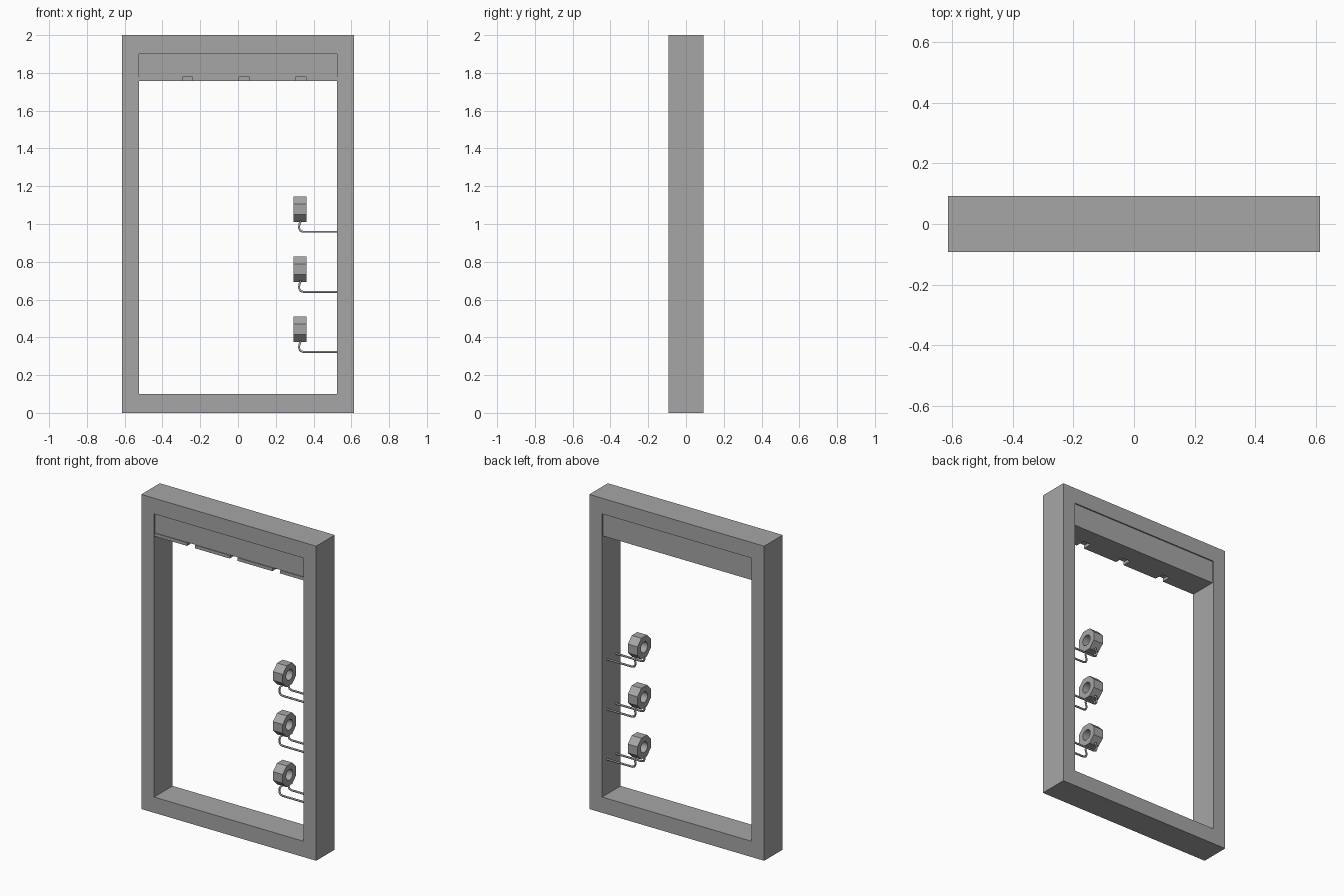
import bpy, bmesh, math
from mathutils import Vector

old = bpy.data.objects.get("Cube")
if old:
    bpy.data.objects.remove(old, do_unlink=True)

grey = bpy.data.materials.new("mid_grey")
grey.use_nodes = True
GREY = (0.38, 0.38, 0.38, 1)
grey.diffuse_color = GREY
grey.node_tree.nodes["Principled BSDF"].inputs["Base Color"].default_value = GREY


def add_object(name, data):
    obj = bpy.data.objects.new(name, data)
    bpy.context.scene.collection.objects.link(obj)
    data.materials.append(grey)
    return obj


def finish(name, bm):
    bmesh.ops.recalc_face_normals(bm, faces=bm.faces)
    mesh = bpy.data.meshes.new(name)
    bm.to_mesh(mesh)
    bm.free()
    return add_object(name, mesh)


def box(name, low, high):
    bm = bmesh.new()
    bmesh.ops.create_cube(bm, size=1)
    for v in bm.verts:
        v.co = Vector([l + (c + 0.5) * (h - l) for c, l, h in zip(v.co, low, high)])
    return finish(name, bm)


def ring(name, outer, inner, half, place):
    """Closed band between two loops, extruded by half each way; place maps (u, v, depth)."""
    bm = bmesh.new()
    loops = [[bm.verts.new(place(u, v, d)) for u, v in loop]
             for loop, d in ((outer, -half), (outer, half), (inner, half), (inner, -half))]
    n = len(outer)
    for i in range(4):
        a, b = loops[i], loops[(i + 1) % 4]
        for k in range(n):
            bm.faces.new((a[k], a[(k + 1) % n], b[(k + 1) % n], b[k]))
    return finish(name, bm)


def rect(x, low, high):
    return [(-x, low), (x, low), (x, high), (-x, high)]


# Rectangular frame
W, D, OPEN = 0.615, 0.093, 0.525
ring("frame", rect(W, 0, 2), rect(OPEN, 0.1, 1.9), D, lambda u, v, d: (u, d, v))

# Header housing, set back slightly from both frame faces
FACE, BASE, STEP, NOTCH = 0.085, 1.757, 1.777, -0.03
box("header_housing", (-OPEN, -FACE, STEP), (OPEN, FACE, 1.9))
box("header_base", (-OPEN, NOTCH, BASE), (OPEN, FACE, STEP))

# Front slats under the header, with three gaps between them
edges = [-OPEN, -0.295, -0.24, 0.005, 0.06, 0.305, 0.36, OPEN]
for i in range(0, len(edges), 2):
    box("header_slat", (edges[i], -0.09, BASE), (edges[i + 1], NOTCH, STEP))

# Octagonal rollers with a round bore, each on a bent wire bracket
STEPS, FLAT, BORE, ROLL_X = 16, 0.0675, 0.034, 0.328
angles = [math.tau * (k + 1) / STEPS for k in range(STEPS)]
octagon = []
for k, a in enumerate(angles):
    r = FLAT / math.cos(math.pi / 8) if k % 2 == 0 else FLAT
    octagon.append((r * math.cos(a), r * math.sin(a)))
bore = [(BORE * math.cos(a), BORE * math.sin(a)) for a in angles]

arm = [(0.53, -0.12), (0.345, -0.12), (0.33, -0.115), (0.323, -0.1),
       (0.325, -0.08), (0.331, -0.065)]

for z in (0.443, 0.761, 1.079):
    roller = ring("roller", octagon, bore, 0.034,
                  lambda u, v, d: (ROLL_X + d, u, z + v))
    bpy.ops.object.select_all(action="DESELECT")
    roller.select_set(True)
    bpy.context.view_layer.objects.active = roller
    bpy.ops.object.shade_smooth_by_angle(angle=math.radians(30))

    # Wire: along the front arm, across under the roller, back along the rear arm
    curve = bpy.data.curves.new("wire_bracket", "CURVE")
    curve.dimensions = "3D"
    curve.bevel_depth = 0.006
    curve.bevel_resolution = 1
    curve.use_fill_caps = True
    path = [(x, -0.046, z + h) for x, h in arm]
    path += [(x, 0.046, z + h) for x, h in reversed(arm)]
    spline = curve.splines.new("POLY")
    spline.points.add(len(path) - 1)
    for point, co in zip(spline.points, path):
        point.co = (*co, 1)
    add_object("wire_bracket", curve)
